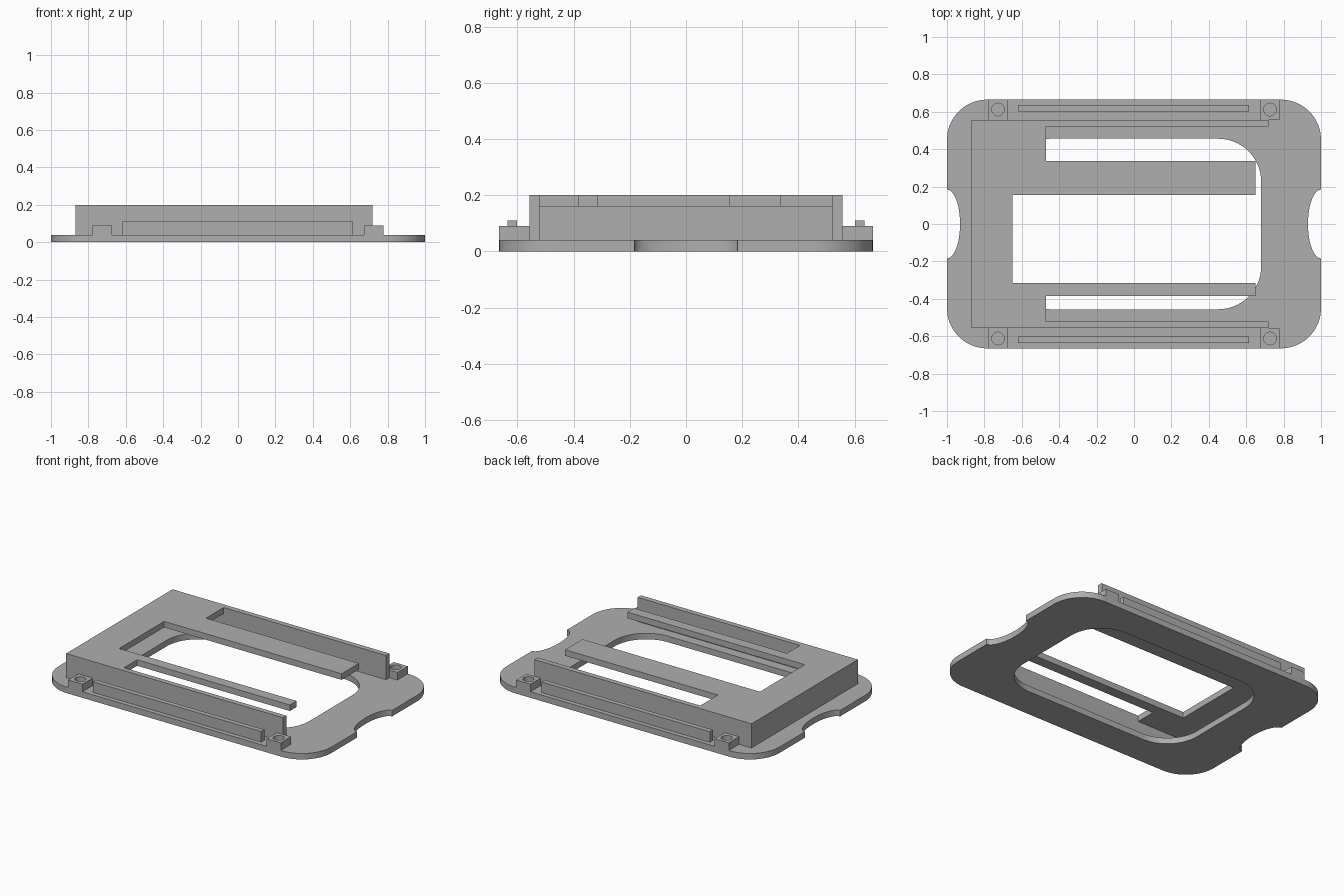
import bpy
import bmesh
from math import cos, sin, radians

cube = bpy.data.objects.get("Cube")
if cube:
    bpy.data.objects.remove(cube)

grey = bpy.data.materials.new("plain grey")
grey.use_nodes = True
COLOUR = (0.43, 0.43, 0.43, 1)
grey.diffuse_color = COLOUR
grey.node_tree.nodes["Principled BSDF"].inputs["Base Color"].default_value = COLOUR


def arc(cx, cy, rx, ry, start, end, steps=16):
    """Points along an elliptical arc, angles in degrees."""
    angles = [radians(start + (end - start) * i / steps) for i in range(steps + 1)]
    return [(cx + rx * cos(a), cy + ry * sin(a)) for a in angles]


def rect(x0, x1, y0, y1):
    return [(x0, y0), (x1, y0), (x1, y1), (x0, y1)]


def turned(points):
    """The half outline plus its copy turned half a circle."""
    return points + [(-x, -y) for x, y in points]


def prism(name, outline, z0, z1, hole=None):
    """Upright prism from an outline, with an optional hole."""
    bm = bmesh.new()
    for loop in filter(None, (outline, hole)):
        verts = [bm.verts.new((x, y, z0)) for x, y in loop]
        for a, b in zip(verts, verts[1:] + verts[:1]):
            bm.edges.new((a, b))
    bmesh.ops.triangle_fill(bm, edges=bm.edges[:], use_beauty=True, normal=(0, 0, 1))
    top = bmesh.ops.extrude_face_region(bm, geom=bm.faces[:])["geom"]
    bmesh.ops.translate(bm, vec=(0, 0, z1 - z0),
                        verts=[v for v in top if isinstance(v, bmesh.types.BMVert)])
    bmesh.ops.recalc_face_normals(bm, faces=bm.faces[:])
    mesh = bpy.data.meshes.new(name)
    bm.to_mesh(mesh)
    bm.free()
    mesh.materials.append(grey)
    obj = bpy.data.objects.new(name, mesh)
    bpy.context.collection.objects.link(obj)
    bpy.ops.object.select_all(action="DESELECT")
    obj.select_set(True)
    bpy.context.view_layer.objects.active = obj
    bpy.ops.object.shade_smooth_by_angle(angle=radians(30))
    return obj


BASE, UNDER, TOP = 0.04, 0.16, 0.2   # heights of base top, deck underside, deck top

# Base plate: rounded corners, finger notches at both ends, rounded opening
R = 0.215
plate = turned(arc(1 - R, R - 0.665, R, R, -90, 0)
               + arc(1, 0, 0.07, 0.184, 270, 90, 24)
               + arc(1 - R, 0.665 - R, R, R, 0, 90))
Q = 0.23
opening = turned(arc(0.68 - Q, Q - 0.456, Q, Q, -90, 0)
                 + arc(0.68 - Q, 0.456 - Q, Q, Q, 0, 90))
prism("base_plate", plate, 0, BASE, opening)

# Wall on three sides, open at the left end
OUT, INN = 0.557, 0.522
half = [(0.72, OUT), (-0.87, OUT)]
inner = [(-0.835, INN), (0.72, INN)]
mirrored = lambda pts: [(x, -y) for x, y in reversed(pts)]
prism("surround_wall", half + mirrored(half) + mirrored(inner) + inner, BASE, TOP)

# Raised deck with two long fingers
deck = [(-0.835, INN), (-0.47, INN), (-0.47, 0.337), (0.65, 0.337),
        (0.65, 0.155), (-0.65, 0.155), (-0.65, -0.315), (0.65, -0.315),
        (0.65, -0.385), (-0.47, -0.385), (-0.47, -INN), (-0.835, -INN)]
prism("deck", deck, UNDER, TOP)

# Rails and drilled mounting blocks along the front and back
for side, s in (("front", -1), ("back", 1)):
    y0, y1 = sorted((s * 0.602, s * 0.635))
    prism(side + "_rail", rect(-0.62, 0.615, y0, y1), BASE, 0.11)
    y0, y1 = sorted((s * OUT, s * 0.665))
    for end, x in (("right", -0.727), ("left", 0.727)):
        hole = arc(x, s * 0.612, 0.034, 0.034, 0, 345, 23)
        prism(f"{side}_{end}_block", rect(x - 0.052, x + 0.052, y0, y1),
              BASE, 0.09, hole)
